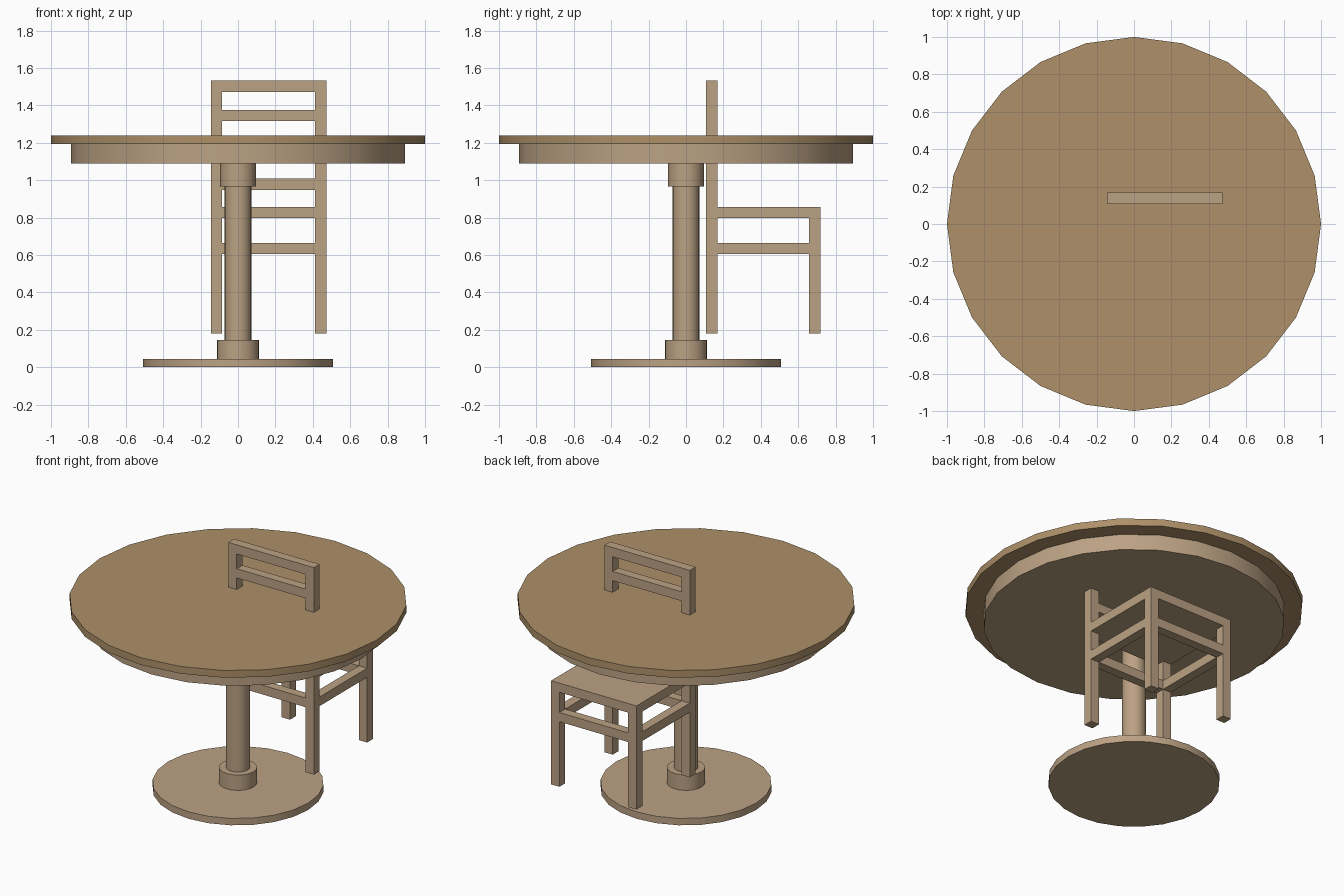
import bpy
import math

if "Cube" in bpy.data.objects:
    bpy.data.objects.remove(bpy.data.objects["Cube"])


def material(name, color):
    m = bpy.data.materials.new(name)
    m.diffuse_color = (*color, 1)
    m.use_nodes = True
    m.node_tree.nodes["Principled BSDF"].inputs["Base Color"].default_value = m.diffuse_color
    return m


light_wood = material("light_wood", (0.50, 0.36, 0.23))
top_wood = material("top_wood", (0.42, 0.28, 0.14))


def disc(name, radius, z0, z1, mat=light_wood):
    """24-sided disc or post on the z axis, with a vertex on the x axis."""
    bpy.ops.mesh.primitive_cylinder_add(vertices=24, radius=radius, depth=z1 - z0,
                                        location=(0, 0, (z0 + z1) / 2))
    ob = bpy.context.object
    ob.name = name
    ob.data.materials.append(mat)
    bpy.ops.object.shade_smooth_by_angle(angle=math.radians(30))


def box(name, x0, x1, y0, y1, z0, z1):
    bpy.ops.mesh.primitive_cube_add(
        size=1, location=((x0 + x1) / 2, (y0 + y1) / 2, (z0 + z1) / 2))
    ob = bpy.context.object
    ob.name = name
    ob.scale = (x1 - x0, y1 - y0, z1 - z0)
    bpy.ops.object.transform_apply(location=False, rotation=False, scale=True)
    ob.data.materials.append(light_wood)


# Pedestal table
disc("table_foot", 0.507, 0, 0.045)
disc("foot_collar", 0.113, 0.045, 0.145)
disc("table_column", 0.071, 0.145, 0.965)
disc("top_collar", 0.095, 0.965, 1.09)
disc("table_apron", 0.892, 1.09, 1.193)
disc("table_top", 1.0, 1.193, 1.24, top_wood)

# Chair extents and bar thickness
X0, X1, Y0, Y1, T = -0.145, 0.472, 0.108, 0.718, 0.06
Z0, SEAT, TOP = 0.18, 0.857, 1.532

# Legs: the rear pair runs up into the backrest
for side, x in (("left", X0), ("right", X1 - T)):
    box(f"{side}_back_post", x, x + T, Y0, Y0 + T, Z0, TOP)
    box(f"{side}_front_leg", x, x + T, Y1 - T, Y1, Z0, SEAT - T)
    box(f"{side}_stretcher", x, x + T, Y0 + T, Y1 - T, 0.605, 0.665)

# Seat
box("seat", X0, X1, Y0 + T, Y1, SEAT - T, SEAT)

# Cross bars: front stretcher, then everything between the back posts
box("front_stretcher", X0 + T, X1 - T, Y1 - T, Y1, 0.605, 0.665)
for name, z in (("back_stretcher", 0.605), ("seat_back_rail", SEAT - T),
                ("low_slat", 0.948), ("middle_slat", 1.132),
                ("high_slat", 1.316), ("top_rail", TOP - T)):
    box(name, X0 + T, X1 - T, Y0, Y0 + T, z, z + T)
